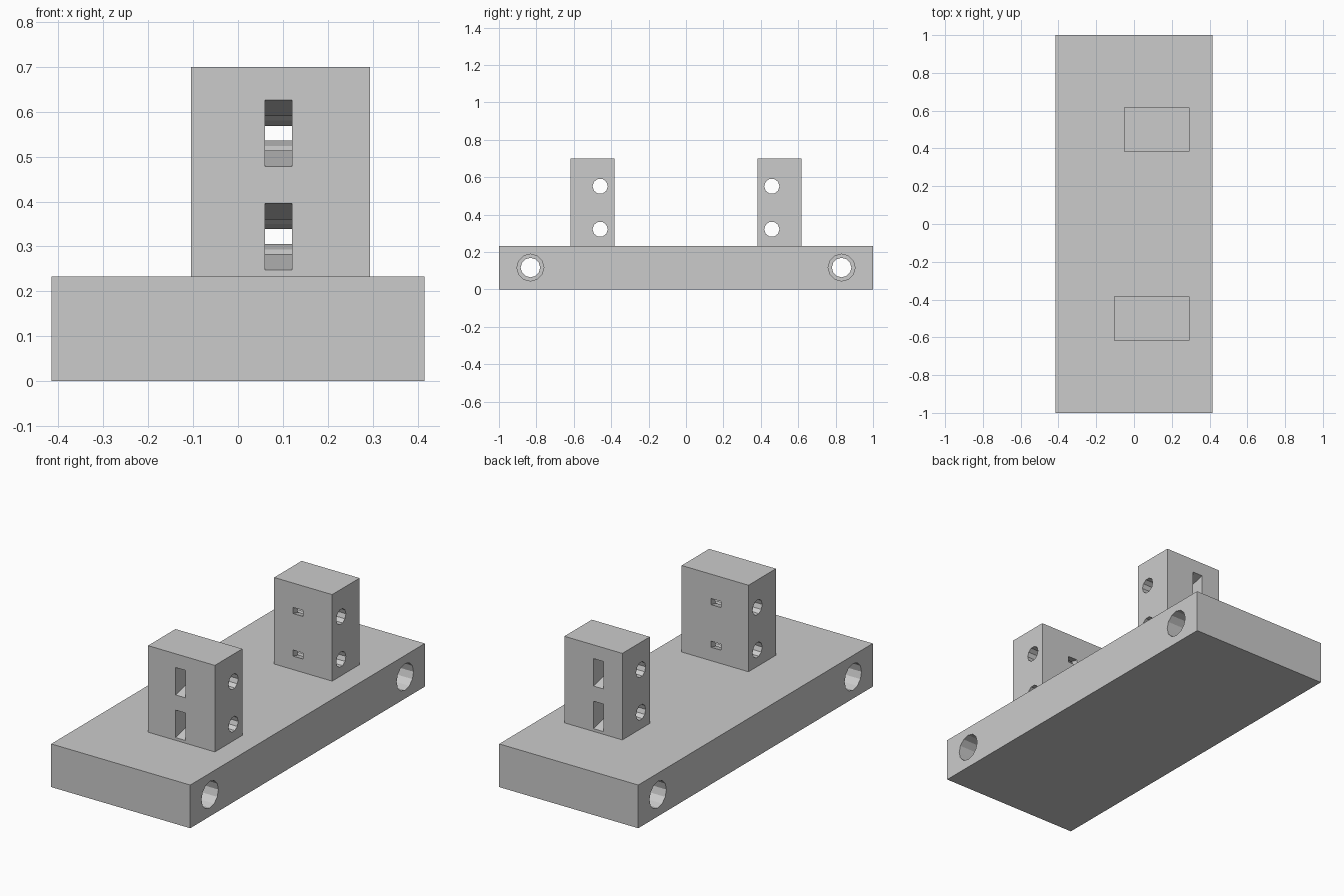
import bpy
import bmesh
import math
from mathutils import Matrix, Vector

old = bpy.data.objects.get("Cube")
if old:
    bpy.data.objects.remove(old, do_unlink=True)

grey = bpy.data.materials.new("plain grey")
grey.use_nodes = True
colour = (0.6, 0.6, 0.6, 1)
grey.diffuse_color = colour
grey.node_tree.nodes["Principled BSDF"].inputs["Base Color"].default_value = colour


def finish(name, bm):
    bmesh.ops.recalc_face_normals(bm, faces=bm.faces)
    mesh = bpy.data.meshes.new(name)
    bm.to_mesh(mesh)
    bm.free()
    mesh.materials.append(grey)
    obj = bpy.data.objects.new(name, mesh)
    bpy.context.collection.objects.link(obj)
    return obj


def box(name, low, high):
    low, high = Vector(low), Vector(high)
    bm = bmesh.new()
    bmesh.ops.create_cube(bm, size=1)
    bmesh.ops.scale(bm, vec=high - low, verts=bm.verts)
    bmesh.ops.translate(bm, vec=(low + high) / 2, verts=bm.verts)
    return finish(name, bm)


def rod(name, x0, x1, y, z, radius, sides):
    """Cylinder lying along x."""
    bm = bmesh.new()
    place = Matrix.Translation(((x0 + x1) / 2, y, z)) @ Matrix.Rotation(math.pi / 2, 4, 'Y')
    bmesh.ops.create_cone(bm, cap_ends=True, segments=sides, radius1=radius,
                          radius2=radius, depth=x1 - x0, matrix=place)
    return finish(name, bm)


def tapered_slot(name, side, z):
    """Slot along y, tall on the outer face and narrow on the inner face."""
    bm = bmesh.new()
    outer, inner = 0.617, 0.383
    slope = (0.074 - 0.0165) / (outer - inner)
    over = 0.02
    ends = [(outer + over, 0.074 + slope * over), (inner - over, 0.0165 - slope * over)]
    profile = [(ends[0][0], -ends[0][1]), (ends[0][0], ends[0][1]),
               (ends[1][0], ends[1][1]), (ends[1][0], -ends[1][1])]
    face = bm.faces.new([bm.verts.new((0.06, side * y, z + h)) for y, h in profile])
    new = bmesh.ops.extrude_face_region(bm, geom=[face])["geom"]
    bmesh.ops.translate(bm, vec=(0.06, 0, 0),
                        verts=[v for v in new if isinstance(v, bmesh.types.BMVert)])
    return finish(name, bm)


def cut(target, cutter):
    mod = target.modifiers.new(cutter.name, 'BOOLEAN')
    mod.operation = 'DIFFERENCE'
    mod.solver = 'EXACT'
    mod.object = cutter
    bpy.context.view_layer.objects.active = target
    bpy.ops.object.modifier_apply(modifier=mod.name)
    bpy.data.objects.remove(cutter, do_unlink=True)


# Base slab with a stepped cross hole near each end
TOP = 0.233
HALF = 0.415
base = box("base_slab", (-HALF, -1, 0), (HALF, 1, TOP))
for side in (-1, 1):
    y = side * 0.832
    cut(base, rod("bore", -0.5, 0.5, y, 0.117, 0.052, 12))
    for x0, x1 in ((-0.5, -0.15), (0.15, 0.5)):
        cut(base, rod("counterbore", x0, x1, y, 0.117, 0.072, 12))

# Upright posts with cross holes and tapered slots
for name, side, left in (("front_post", -1, -0.105), ("back_post", 1, -0.052)):
    ys = sorted((side * 0.383, side * 0.617))
    post = box(name, (left, ys[0], TOP), (0.294, ys[1], 0.70))
    for z in (0.322, 0.552):
        cut(post, tapered_slot("slot", side, z))
        cut(post, rod("pin_hole", -0.5, 0.5, side * 0.459, z, 0.041, 10))
